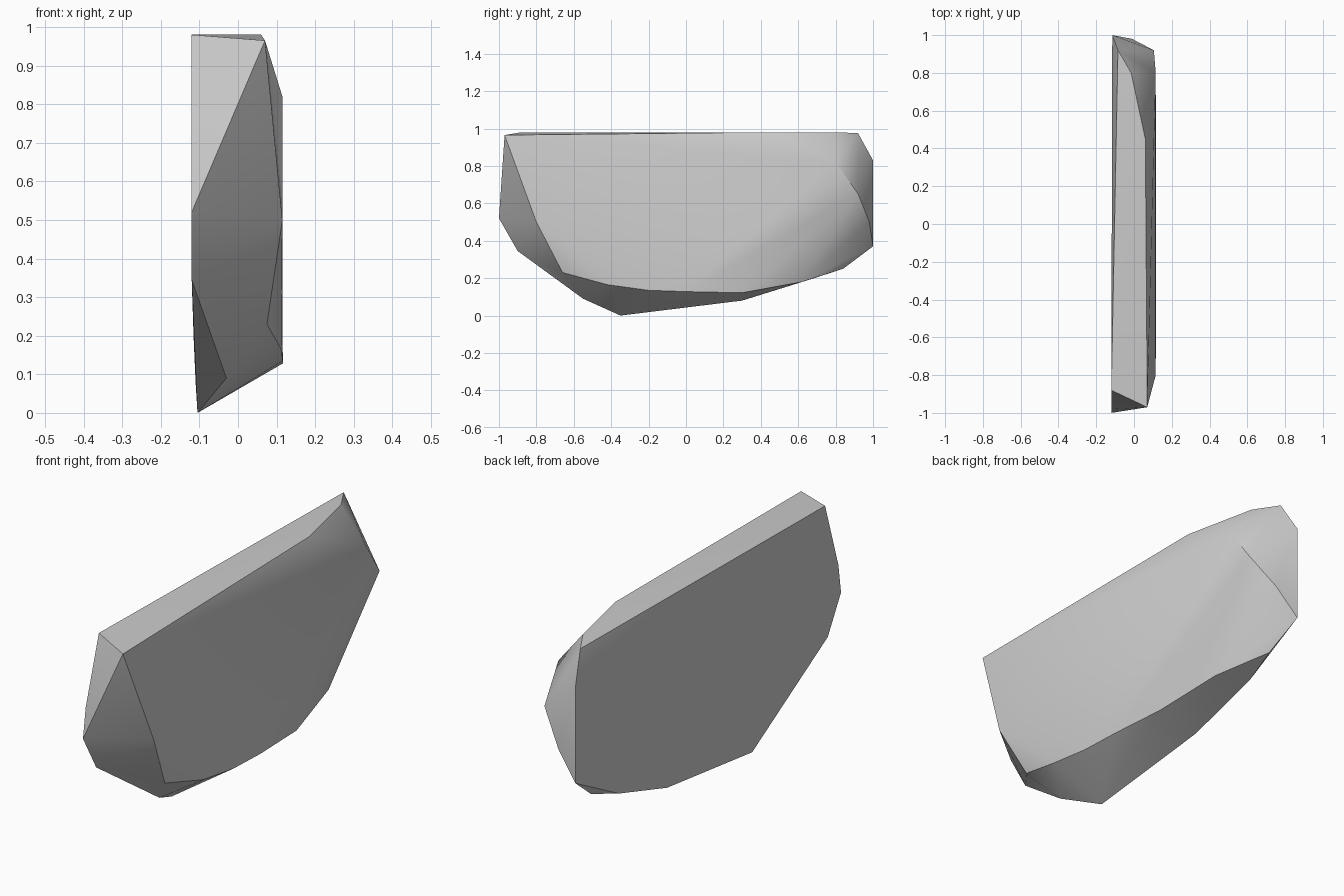
import bpy, bmesh, math

cube = bpy.data.objects.get("Cube")
if cube:
    bpy.data.objects.remove(cube)

# Plain stone grey
stone = bpy.data.materials.new("stone_grey")
stone.use_nodes = True
grey = (0.6, 0.6, 0.6, 1)
stone.diffuse_color = grey
stone.node_tree.nodes["Principled BSDF"].inputs["Base Color"].default_value = grey

# Flat back side of the slab
flat_side = [(-.12, -.88, .98), (-.12, -.98, .66), (-.12, -1, .52), (-.12, -.9, .345),
             (-.105, -.35, 0), (-.11, .3, .08), (-.115, .67, .195),
             (-.115, 1, .37), (-.115, 1, .83), (-.085, .92, .975)]
# Chipped outer side
outer_side = [(.07, -.97, .965), (.115, -.8, .5), (.075, -.66, .23), (.112, -.42, .165),
              (.116, -.2, .135), (.116, 0, .128), (.1, .3, .122), (.045, .62, .18),
              (.105, .92, .65), (.115, .8, .82)]
# Top rim and the chips at the ends
rim_chips = [(.06, .45, .98), (-.015, .8, .98), (-.03, -.55, .09),
             (-.085, .84, .25), (-.01, .98, .5)]

# Wrap the corners into one solid chipped slab
bm = bmesh.new()
for point in flat_side + outer_side + rim_chips:
    bm.verts.new(point)
hull = bmesh.ops.convex_hull(bm, input=bm.verts)
loose = {g for g in hull["geom_interior"] + hull["geom_unused"]
         if isinstance(g, bmesh.types.BMVert)}
bmesh.ops.delete(bm, geom=list(loose), context='VERTS')
bmesh.ops.recalc_face_normals(bm, faces=bm.faces)
mesh = bpy.data.meshes.new("stone_slab")
bm.to_mesh(mesh)
bm.free()
mesh.materials.append(stone)
slab = bpy.data.objects.new("stone_slab", mesh)
bpy.context.collection.objects.link(slab)

# Soft facets with crisp chipped edges
bpy.context.view_layer.objects.active = slab
slab.select_set(True)
bpy.ops.object.shade_smooth_by_angle(angle=math.radians(30))
